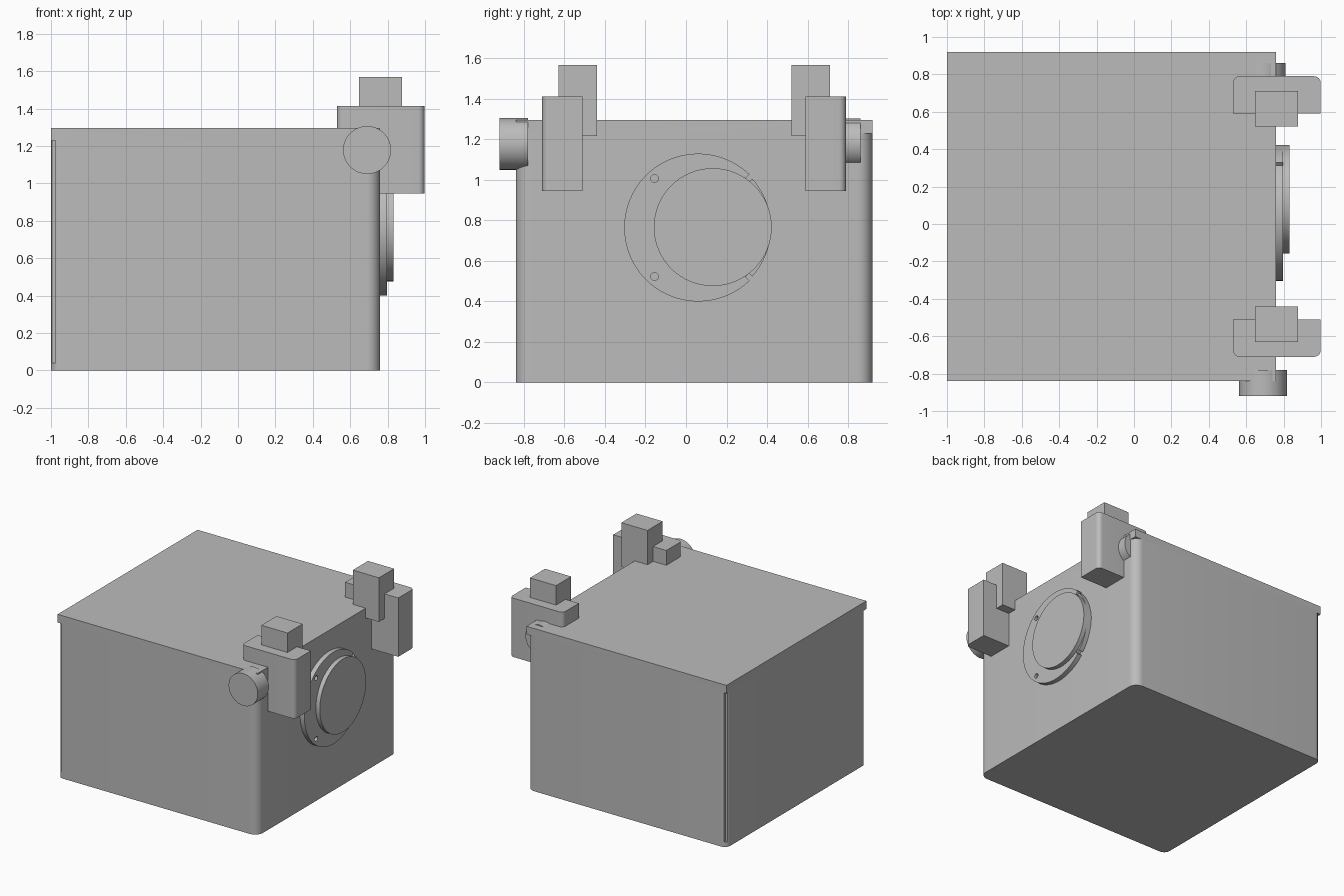
import bpy, bmesh, math
from mathutils import Matrix, Vector

cube = bpy.data.objects.get("Cube")
if cube:
    bpy.data.objects.remove(cube, do_unlink=True)

grey = bpy.data.materials.new("plain grey")
grey.use_nodes = True
COLOUR = (0.5, 0.5, 0.5, 1)
grey.diffuse_color = COLOUR
grey.node_tree.nodes["Principled BSDF"].inputs["Base Color"].default_value = COLOUR

MID_Y = 0.04          # symmetry plane of the case
X0, X1 = -1.0, 0.76   # case ends
HALF = 0.88           # half of the case width
LID_Z = 1.23


def prism(name, points, low, high, axis="Z"):
    """Extrude a 2D outline; axis Z uses (x, y), X uses (y, z), Y uses (z, x)."""
    bm = bmesh.new()
    turn = {"Z": lambda a, b, c: (a, b, c), "X": lambda a, b, c: (c, a, b),
            "Y": lambda a, b, c: (b, c, a)}[axis]
    face = bm.faces.new([bm.verts.new(turn(a, b, low)) for a, b in points])
    out = bmesh.ops.extrude_face_region(bm, geom=[face])
    verts = [g for g in out["geom"] if isinstance(g, bmesh.types.BMVert)]
    bmesh.ops.translate(bm, verts=verts, vec=Vector(turn(0, 0, high - low)))
    bmesh.ops.recalc_face_normals(bm, faces=bm.faces)
    mesh = bpy.data.meshes.new(name)
    bm.to_mesh(mesh)
    bm.free()
    mesh.materials.append(grey)
    obj = bpy.data.objects.new(name, mesh)
    bpy.context.collection.objects.link(obj)
    return obj


def rect(a0, a1, b0, b1):
    return [(a0, b0), (a1, b0), (a1, b1), (a0, b1)]


def arc(a, b, r, start, end, steps):
    angles = [math.radians(start + (end - start) * i / steps) for i in range(steps + 1)]
    return [(a + r * math.cos(t), b + r * math.sin(t)) for t in angles]


def circle(a, b, r, steps=64):
    return arc(a, b, r, 0, 360, steps)[:-1]


def select(obj):
    bpy.ops.object.select_all(action="DESELECT")
    obj.select_set(True)
    bpy.context.view_layer.objects.active = obj


def cut(obj, cutter):
    mod = obj.modifiers.new("cut", "BOOLEAN")
    mod.operation, mod.solver, mod.object = "DIFFERENCE", "EXACT", cutter
    select(obj)
    bpy.ops.object.modifier_apply(modifier=mod.name)
    bpy.data.objects.remove(cutter, do_unlink=True)


def smooth(obj):
    select(obj)
    bpy.ops.object.shade_smooth_by_angle(angle=math.radians(30))


# Case: square lid on top, rounded upright corners below it
case = prism("case", rect(X0, X1, MID_Y - HALF, MID_Y + HALF), 0, 1.295)
for sx, edge, r in ((1, X1, 0.07), (-1, X0, 0.05)):
    for sy in (1, -1):
        corner_y = MID_Y + sy * HALF
        quarter = [(edge - sx * r + sx * a, corner_y - sy * r + sy * b)
                   for a, b in arc(0, 0, r, 0, 90, 10)]
        e = 0.03
        outline = ([(edge + sx * e, corner_y - sy * r)] + quarter +
                   [(edge - sx * r, corner_y + sy * e), (edge + sx * e, corner_y + sy * e)])
        cut(case, prism("corner_cutter", outline, -0.1, LID_Z))
        # Hinge grooves on the far corners
        if sx < 0:
            d = 0.025
            ys = sorted((corner_y - sy * d, corner_y + sy * e))
            cut(case, prism("groove_cutter", rect(edge - e, edge + d, *ys), 0.04, LID_Z))
smooth(case)

# Clamp brackets, their top blocks, and the pivot knobs
for sy, side in ((-1, "front"), (1, "back")):
    outer, inner = MID_Y + sy * 0.75, MID_Y + sy * 0.55
    r = 0.035
    outline = [(0.53, inner), (0.998, inner)]
    outline += [(0.998 - r + a, outer - sy * r + sy * b) for a, b in arc(0, 0, r, 0, 90, 8)]
    outline += [(0.53 + r + a, outer - sy * r + sy * b) for a, b in arc(0, 0, r, 90, 180, 8)]
    smooth(prism(side + "_bracket", outline, 0.945, 1.413))
    ys = sorted((MID_Y + sy * 0.48, MID_Y + sy * 0.67))
    prism(side + "_top_block", rect(0.647, 0.877, *ys), 1.217, 1.568)

smooth(prism("front_knob", circle(1.178, 0.69, 0.128), -0.92, -0.78, "Y"))
smooth(prism("back_knob", circle(1.183, 0.69, 0.12), 0.785, 0.862, "Y"))

# Round flange with two notches and two pin holes
CY, CZ = 0.06, 0.765
flange_outline = (arc(CY, CZ, 0.365, 46, 314, 64) + arc(CY, CZ, 0.338, 314, 318, 2) +
                  arc(CY, CZ, 0.36, 318, 402, 22) + arc(CY, CZ, 0.338, 42, 46, 2))
flange = prism("flange", flange_outline, X1 - 0.01, 0.797, "X")
for z in (1.007, 0.523):
    cut(flange, prism("pin_cutter", circle(-0.155, z, 0.019, 24), 0.775, 0.85, "X"))
smooth(flange)
smooth(prism("round_cover", circle(0.132, 0.767, 0.291), X1 - 0.01, 0.831, "X"))
